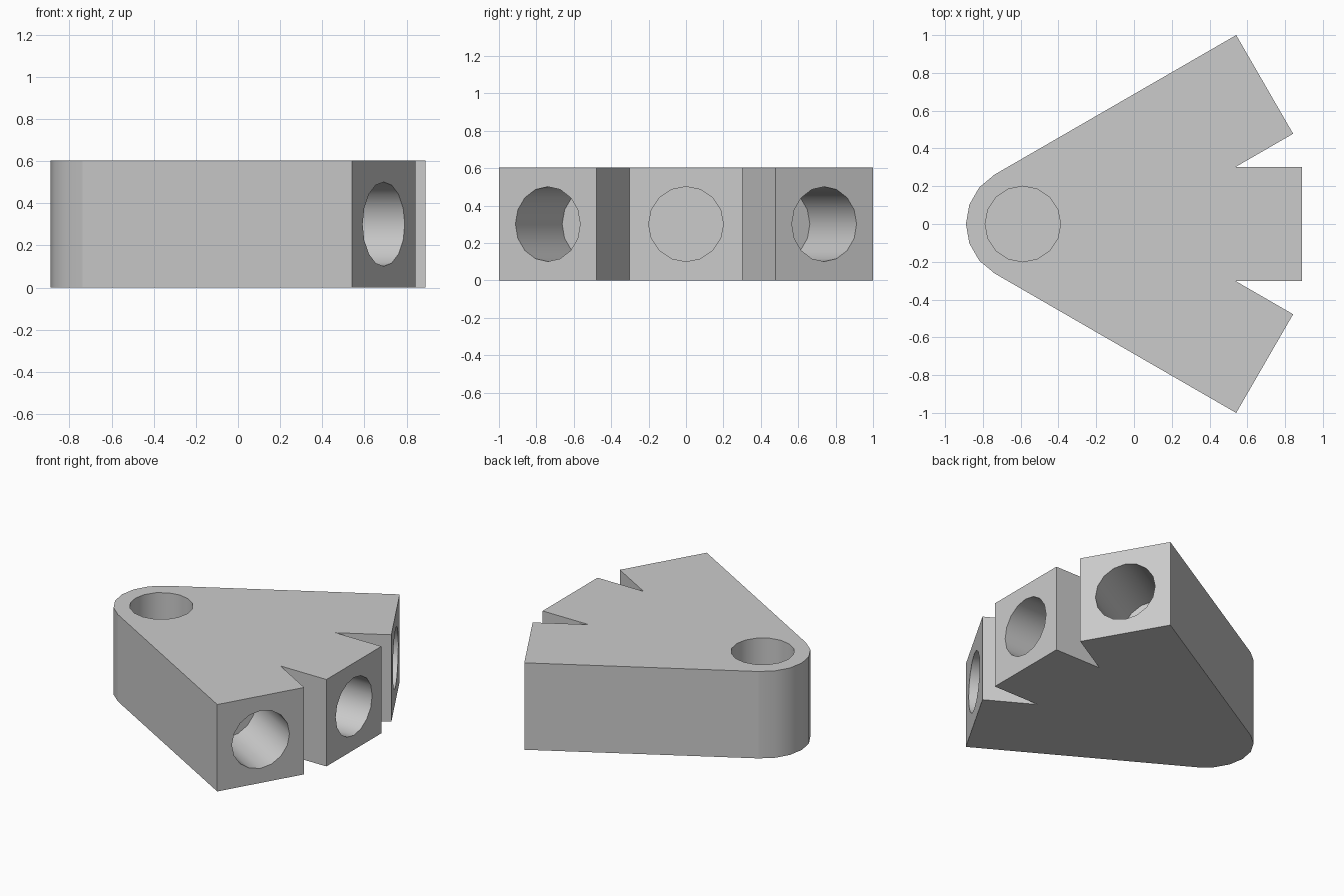
import bpy, bmesh
from math import sin, cos, tan, pi, radians
from mathutils import Matrix, Vector

default = bpy.data.objects.get("Cube")
if default:
    bpy.data.objects.remove(default, do_unlink=True)

HALF = 0.3015            # half width of each arm, also hub radius
LENGTH = 1.478           # hub centre to arm end
HUB = Vector((-(LENGTH - HALF) / 2, 0))
HEIGHT = 2 * HALF
BORE = 0.2
DEPTH = 0.5
SPREAD = radians(30)

grey = bpy.data.materials.new("plain_grey")
grey.use_nodes = True
grey.diffuse_color = (0.6, 0.6, 0.6, 1)
grey.node_tree.nodes["Principled BSDF"].inputs["Base Color"].default_value = grey.diffuse_color


def make_object(name, bm):
    mesh = bpy.data.meshes.new(name)
    bmesh.ops.recalc_face_normals(bm, faces=bm.faces)
    bm.to_mesh(mesh)
    bm.free()
    mesh.materials.append(grey)
    obj = bpy.data.objects.new(name, mesh)
    bpy.context.collection.objects.link(obj)
    return obj


def arm_point(angle, along, across):
    """Point on an arm, measured from the hub along and across its axis."""
    return HUB + Vector((along * cos(angle) - across * sin(angle),
                         along * sin(angle) + across * cos(angle)))


# Outline: rounded hub, then three square-ended arms with notches between
outline = [arm_point(pi * 2 / 3 + pi * 2 / 3 * i / 6, HALF, 0) for i in range(7)]
notch = HALF / tan(SPREAD / 2)
for angle in (-SPREAD, 0, SPREAD):
    outline += [arm_point(angle, LENGTH, -HALF), arm_point(angle, LENGTH, HALF)]
    if angle < SPREAD:
        outline.append(arm_point(angle, notch, HALF))

bm = bmesh.new()
base = bm.faces.new([bm.verts.new((p.x, p.y, 0)) for p in outline])
top = bmesh.ops.extrude_face_region(bm, geom=[base])["geom"]
bmesh.ops.translate(bm, vec=(0, 0, HEIGHT),
                    verts=[v for v in top if isinstance(v, bmesh.types.BMVert)])
body = make_object("three_way_block", bm)


def drill(mouth, direction):
    """Cut a blind round hole into the body, starting at the mouth."""
    bm = bmesh.new()
    spin = direction.to_track_quat('Z', 'Y').to_matrix().to_4x4()
    bmesh.ops.create_cone(bm, cap_ends=True, segments=16, radius1=BORE, radius2=BORE,
                          depth=2 * DEPTH, matrix=Matrix.Translation(mouth) @ spin)
    cutter = make_object("hole_cutter", bm)
    mod = body.modifiers.new("hole", 'BOOLEAN')
    mod.operation = 'DIFFERENCE'
    mod.solver = 'EXACT'
    mod.object = cutter
    bpy.context.view_layer.objects.active = body
    bpy.ops.object.modifier_apply(modifier=mod.name)
    bpy.data.objects.remove(cutter, do_unlink=True)


# Hub hole from above and one hole in each arm end
drill(Vector((HUB.x, HUB.y, HEIGHT)), Vector((0, 0, 1)))
for angle in (-SPREAD, 0, SPREAD):
    end = arm_point(angle, LENGTH, 0)
    drill(Vector((end.x, end.y, HEIGHT / 2)), Vector((cos(angle), sin(angle), 0)))

# Smooth round walls, flat everything else
bpy.ops.object.select_all(action='DESELECT')
body.select_set(True)
bpy.context.view_layer.objects.active = body
bpy.ops.object.shade_smooth_by_angle(angle=radians(35))
for face in body.data.polygons:
    face.use_smooth = face.area < 0.08
